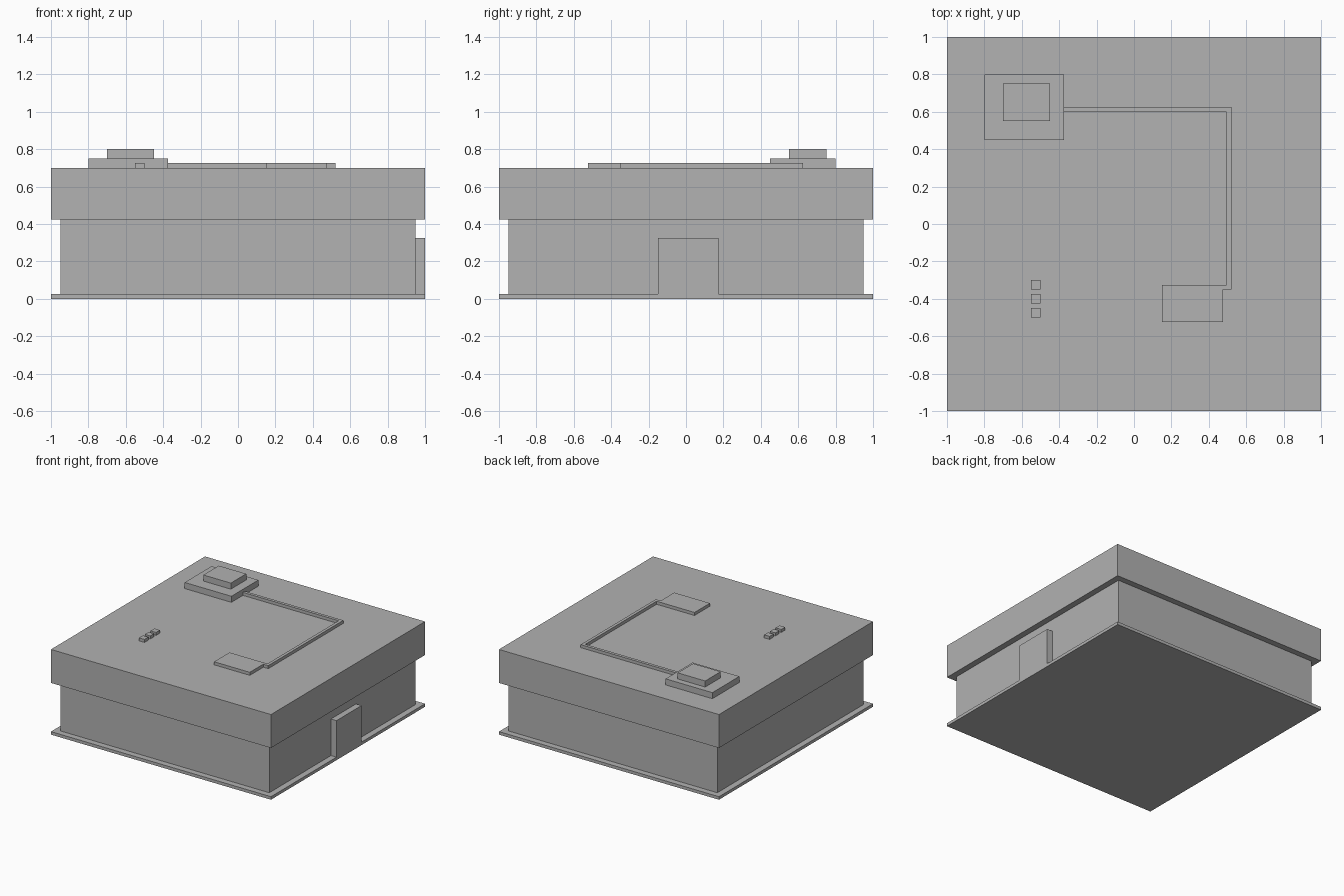
import bpy
import bmesh

cube = bpy.data.objects.get("Cube")
if cube:
    bpy.data.objects.remove(cube, do_unlink=True)

grey = bpy.data.materials.new("plain grey")
grey.use_nodes = True
colour = (0.445, 0.445, 0.445, 1)
grey.diffuse_color = colour
grey.node_tree.nodes["Principled BSDF"].inputs["Base Color"].default_value = colour


def prism(name, outline, bottom, top):
    """Extrude a flat outline straight up between two heights."""
    bm = bmesh.new()
    base = bm.faces.new([bm.verts.new((x, y, bottom)) for x, y in outline])
    result = bmesh.ops.extrude_face_region(bm, geom=[base], use_keep_orig=True)
    raised = [v for v in result["geom"] if isinstance(v, bmesh.types.BMVert)]
    bmesh.ops.translate(bm, verts=raised, vec=(0, 0, top - bottom))
    bmesh.ops.recalc_face_normals(bm, faces=bm.faces[:])
    mesh = bpy.data.meshes.new(name)
    bm.to_mesh(mesh)
    bm.free()
    mesh.materials.append(grey)
    obj = bpy.data.objects.new(name, mesh)
    bpy.context.collection.objects.link(obj)
    return obj


def box(name, x0, x1, y0, y1, bottom, top):
    return prism(name, [(x0, y0), (x1, y0), (x1, y1), (x0, y1)], bottom, top)


# Building body
ROOF = 0.7
LOW = ROOF + 0.025
box("ground_slab", -1, 1, -1, 1, 0, 0.025)
box("walls", -0.95, 0.95, -0.95, 0.95, 0.025, 0.425)
box("roof_block", -1, 1, -1, 1, 0.425, ROOF)
box("door", 0.95, 1, -0.15, 0.175, 0.025, 0.325)

# Stepped rooftop unit
box("rooftop_unit_base", -0.8, -0.375, 0.45, 0.8, ROOF, 0.75)
box("rooftop_unit_top", -0.7, -0.45, 0.55, 0.75, 0.75, 0.8)

# Low rooftop box and the bent duct that joins it to the stepped unit
box("rooftop_box", 0.15, 0.475, -0.525, -0.325, ROOF, LOW)
prism("duct", [(-0.375, 0.6), (0.495, 0.6), (0.495, -0.325), (0.475, -0.325),
               (0.475, -0.35), (0.52, -0.35), (0.52, 0.625), (-0.375, 0.625)],
      ROOF, LOW)

# Row of small vents
for i in range(3):
    y = -0.5 + i * 0.075
    box(f"vent_{i + 1}", -0.55, -0.5, y, y + 0.05, ROOF, LOW)
